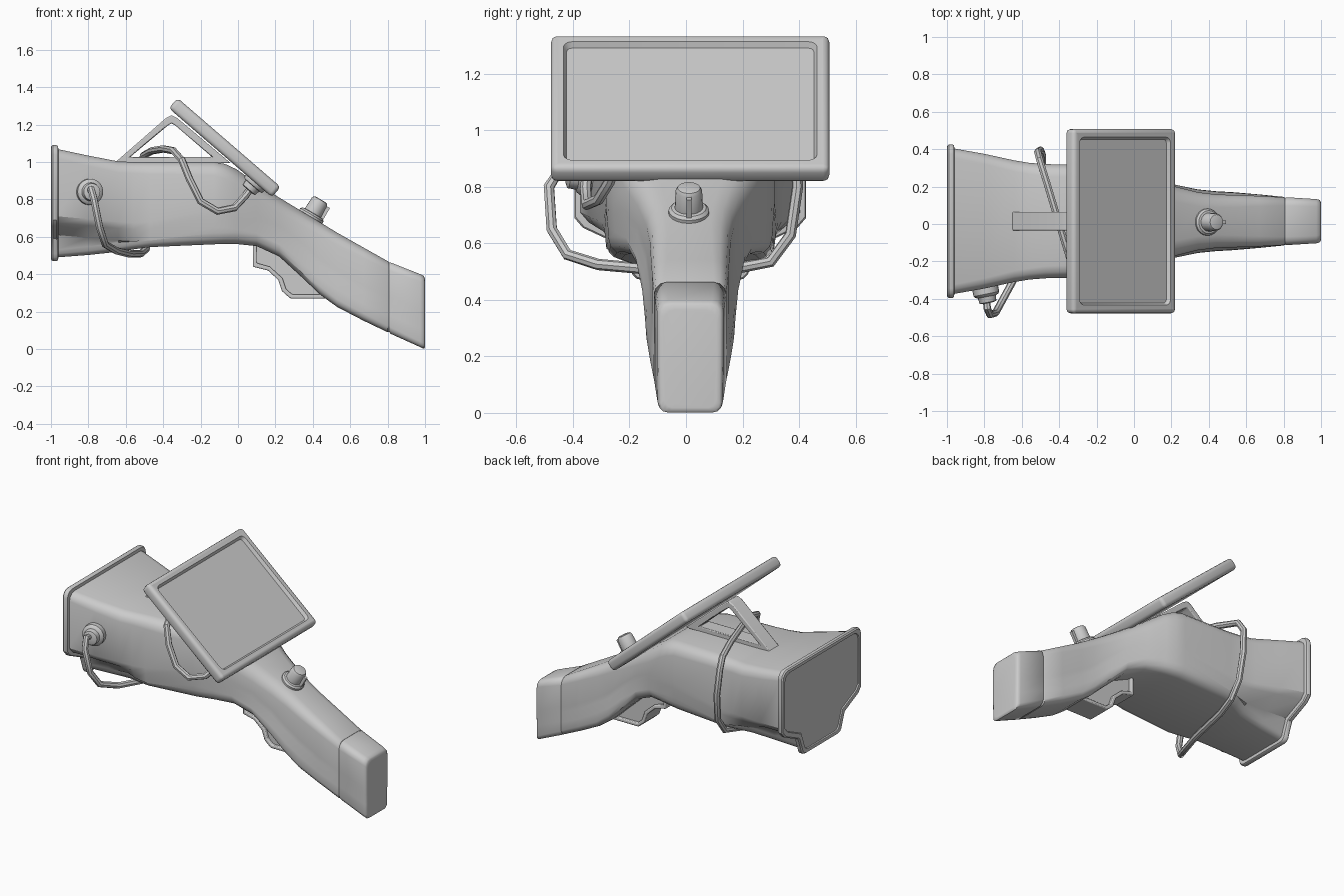
import bpy, bmesh, math
from mathutils import Vector, Matrix

if "Cube" in bpy.data.objects:
    bpy.data.objects.remove(bpy.data.objects["Cube"])

CY = 0.015  # symmetry plane of the device


def finish(name, bm, angle=35):
    bmesh.ops.recalc_face_normals(bm, faces=bm.faces[:])
    me = bpy.data.meshes.new(name)
    bm.to_mesh(me)
    bm.free()
    ob = bpy.data.objects.new(name, me)
    bpy.context.collection.objects.link(ob)
    smooth(ob, angle)
    return ob


def smooth(ob, angle=35):
    bpy.ops.object.select_all(action='DESELECT')
    ob.select_set(True)
    bpy.context.view_layer.objects.active = ob
    bpy.ops.object.shade_smooth_by_angle(angle=math.radians(angle))


def section(x, zt, zb, w, wb, zs, r, rb, d=0.0):
    """Closed cross-section: upper width w, lower width wb, shoulder height zs, outset d."""
    zt, zb, w, wb = zt + d, zb - d, w + d, wb + d
    zs = zs - d
    half = []
    for a in (90, 60, 30, 0):
        c, s = math.cos(math.radians(a)), math.sin(math.radians(a))
        half.append((w - r + r * c, zt - r + r * s))
    half.append((w, zs))
    half.append((w + (wb - w) * 0.15, zs - 0.035))
    half.append((w + (wb - w) * 0.85, zs - 0.10))
    for a in (0, 30, 60, 90):
        c, s = math.cos(math.radians(a)), math.sin(math.radians(a))
        half.append((wb - rb + rb * c, zb + rb - rb * s))
    ring = half + [(-y, z) for y, z in reversed(half)]
    return [(x, CY + y, z) for y, z in ring]


def loft(name, rings, angle=35):
    bm = bmesh.new()
    vs = [[bm.verts.new(p) for p in ring] for ring in rings]
    n = len(vs[0])
    for a, b in zip(vs, vs[1:]):
        for i in range(n):
            bm.faces.new((a[i], a[(i + 1) % n], b[(i + 1) % n], b[i]))
    bm.faces.new(vs[0])
    bm.faces.new(vs[-1])
    return finish(name, bm, angle)


def turned(name, origin, axis, profile, n=20):
    """Lathe of (radius, height) pairs along an axis."""
    rot = Vector(axis).to_track_quat('Z', 'Y').to_matrix()
    rings = []
    for r, h in profile:
        rings.append([Vector(origin) + rot @ Vector((r * math.cos(2 * math.pi * i / n),
                      r * math.sin(2 * math.pi * i / n), h)) for i in range(n)])
    return loft(name, rings)


def prism(name, pts, hw, bevel=0.0):
    """Side profile (x, z) extruded to half-width hw about the symmetry plane."""
    bm = bmesh.new()
    f = bm.faces.new([bm.verts.new((x, CY - hw, z)) for x, z in pts])
    ext = bmesh.ops.extrude_face_region(bm, geom=[f])['geom']
    bmesh.ops.translate(bm, vec=(0, 2 * hw, 0),
                        verts=[v for v in ext if isinstance(v, bmesh.types.BMVert)])
    ob = finish(name, bm)
    if bevel:
        m = ob.modifiers.new("bevel", 'BEVEL')
        m.width, m.segments = bevel, 2
    return ob


def band(name, outer, inner, hw, closed):
    """Strip between two matching side outlines, full width 2*hw."""
    bm = bmesh.new()
    rows = [[bm.verts.new((x, CY + s * hw, z)) for s, (x, z) in
             ((-1, o), (1, o), (1, i), (-1, i))] for o, i in zip(outer, inner)]
    pairs = list(zip(rows, rows[1:])) + ([(rows[-1], rows[0])] if closed else [])
    for a, b in pairs:
        for k in range(4):
            bm.faces.new((a[k], a[(k + 1) % 4], b[(k + 1) % 4], b[k]))
    if not closed:
        bm.faces.new(rows[0])
        bm.faces.new(rows[-1])
    ob = finish(name, bm, 30)
    m = ob.modifiers.new("bevel", 'BEVEL')
    m.width, m.segments = 0.006, 2
    return ob


# Main body: flared mouth, box-like middle, sloping neck and stock
mouth = (1.07, 0.49, 0.39, 0.19, 0.71, 0.05, 0.04)
body = [
    (-0.97, *mouth),
    (-0.80, 1.034, 0.503, 0.36, 0.205, 0.695, 0.055, 0.045),
    (-0.64, 1.003, 0.52, 0.325, 0.23, 0.68, 0.06, 0.05),
    (-0.56, 1.00, 0.533, 0.312, 0.265, 0.675, 0.06, 0.05),
    (-0.47, 1.00, 0.545, 0.305, 0.295, 0.68, 0.065, 0.05),
    (-0.13, 1.00, 0.56, 0.298, 0.29, 0.75, 0.07, 0.06),
    (-0.07, 0.99, 0.562, 0.29, 0.28, 0.75, 0.08, 0.06),
    (-0.01, 0.962, 0.562, 0.272, 0.265, 0.74, 0.085, 0.06),
    (0.10, 0.885, 0.55, 0.232, 0.225, 0.72, 0.085, 0.06),
    (0.22, 0.81, 0.495, 0.185, 0.195, 0.66, 0.08, 0.06),
    (0.34, 0.737, 0.385, 0.155, 0.17, 0.57, 0.075, 0.05),
    (0.44, 0.677, 0.29, 0.143, 0.16, 0.48, 0.07, 0.045),
    (0.53, 0.622, 0.225, 0.14, 0.155, 0.42, 0.065, 0.04),
    (0.67, 0.543, 0.152, 0.135, 0.143, 0.34, 0.055, 0.04),
    (0.80, 0.47, 0.09, 0.128, 0.13, 0.28, 0.045, 0.035),
    (0.808, 0.463, 0.092, 0.123, 0.125, 0.28, 0.045, 0.035),
]
loft("body", [section(*s) for s in body])

# Rim and recessed window at the mouth
rim = [(-0.96, 0.0), (-0.963, 0.016), (-0.97, 0.02), (-0.99, 0.02), (-0.998, 0.014),
       (-1.0, 0.004), (-0.997, -0.006), (-0.99, -0.009)]
loft("mouth_rim", [section(x, *mouth, d) for x, d in rim])

# Butt pad
pad = [
    (0.808, 0.462, 0.092, 0.123, 0.125, 0.28, 0.045, 0.035),
    (0.815, 0.463, 0.082, 0.128, 0.128, 0.28, 0.045, 0.035),
    (0.975, 0.400, 0.010, 0.118, 0.116, 0.21, 0.04, 0.03),
    (0.992, 0.391, 0.002, 0.114, 0.112, 0.20, 0.04, 0.03),
    (0.998, 0.382, 0.005, 0.106, 0.104, 0.20, 0.04, 0.03),
    (1.000, 0.365, 0.018, 0.094, 0.092, 0.20, 0.04, 0.03),
]
loft("butt_pad", [section(*s) for s in pad], 50)

# Trigger guard: web plate with a wider rim
outer = [(0.08, 0.56), (0.08, 0.44), (0.16, 0.42), (0.215, 0.37), (0.235, 0.31), (0.28, 0.27), (0.48, 0.27)]
inner = [(0.10, 0.56), (0.10, 0.46), (0.17, 0.44), (0.237, 0.38), (0.257, 0.32), (0.29, 0.292), (0.48, 0.292)]
prism("trigger_web", inner + [(0.30, 0.56)], 0.06)
band("trigger_guard_rim", outer, inner, 0.08, False)

# Screen bracket: triangular frame
band("screen_bracket", [(-0.66, 0.995), (-0.385, 1.235), (-0.355, 1.25), (-0.325, 1.235), (-0.04, 0.995)],
     [(-0.575, 1.028), (-0.375, 1.195), (-0.355, 1.207), (-0.335, 1.195), (-0.14, 1.028)], 0.05, True)

# Tilted screen with recessed display
bm = bmesh.new()
bmesh.ops.create_cube(bm, size=1, matrix=Matrix.Diagonal((0.728, 0.985, 0.072, 1)))
bmesh.ops.bevel(bm, geom=bm.edges[:], offset=0.022, segments=3, profile=0.5, affect='EDGES')
top = max(bm.faces, key=lambda f: f.calc_center_median().z + f.calc_area())
if top.calc_center_median().z < 0:
    top = max((f for f in bm.faces if f.calc_center_median().z > 0.03), key=lambda f: f.calc_area())
bmesh.ops.inset_region(bm, faces=[top], thickness=0.03)
bmesh.ops.bevel(bm, geom=list(top.verts), offset=0.03, segments=3, profile=0.5, affect='VERTICES')
top = max((f for f in bm.faces if f.calc_center_median().z > 0.03), key=lambda f: f.calc_area())
bmesh.ops.inset_region(bm, faces=[top], thickness=0.012, depth=-0.02)
bmesh.ops.transform(bm, verts=bm.verts[:], matrix=Matrix.Translation((-0.071, CY, 1.077))
                    @ Matrix.Rotation(math.radians(40.8), 4, 'Y'))
finish("screen", bm, 30)

# Cable plugs: one on the mouth side, one under the screen
turned("mouth_plug", (-0.80, -0.32, 0.84), (0.2, -1, 0),
       [(0.07, 0), (0.07, 0.055), (0.062, 0.065), (0.05, 0.07), (0.045, 0.10), (0.03, 0.105)])
turned("screen_plug", (0.105, -0.25, 0.905), (-0.653, 0, -0.757),
       [(0.066, 0), (0.066, 0.03), (0.06, 0.04), (0.047, 0.042), (0.043, 0.07), (0.03, 0.075)])

# Cable looping under the body, up the back, over the top and down to the screen
path = [(-0.79, -0.37, 0.84), (-0.785, -0.45, 0.855), (-0.77, -0.485, 0.80), (-0.74, -0.475, 0.65),
        (-0.71, -0.42, 0.56), (-0.65, -0.31, 0.525), (-0.58, -0.12, 0.508), (-0.52, 0.17, 0.51),
        (-0.49, 0.30, 0.535), (-0.49, 0.37, 0.63), (-0.50, 0.395, 0.80), (-0.515, 0.385, 0.97),
        (-0.505, 0.345, 1.035), (-0.46, 0.20, 1.06), (-0.40, 0.0, 1.07), (-0.345, -0.18, 1.06),
        (-0.30, -0.31, 1.01), (-0.26, -0.345, 0.91), (-0.20, -0.355, 0.79), (-0.11, -0.35, 0.737),
        (-0.02, -0.31, 0.755), (0.04, -0.27, 0.82), (0.08, -0.25, 0.875)]
cu = bpy.data.curves.new("cable", 'CURVE')
cu.dimensions = '3D'
cu.bevel_depth, cu.bevel_resolution, cu.use_fill_caps = 0.02, 2, True
sp = cu.splines.new('POLY')
sp.points.add(len(path) - 1)
for p, co in zip(sp.points, path):
    p.co = (*co, 1)
cable = bpy.data.objects.new("cable", cu)
bpy.context.collection.objects.link(cable)
bpy.ops.object.select_all(action='DESELECT')
cable.select_set(True)
bpy.context.view_layer.objects.active = cable
bpy.ops.object.convert(target='MESH')
smooth(bpy.context.object, 40)

# Control knob on the neck with a pointer fin
axis = Vector((0.505, 0, 0.863))
base = Vector((0.385, CY - 0.005, 0.70))
turned("knob", base, axis, [(0.072, 0), (0.072, 0.02), (0.062, 0.03), (0.05, 0.032),
                            (0.047, 0.10), (0.04, 0.112), (0.03, 0.115)])
bm = bmesh.new()
bmesh.ops.create_cube(bm, size=1, matrix=Matrix.Translation(base + axis * 0.06)
                      @ axis.to_track_quat('Z', 'Y').to_matrix().to_4x4()
                      @ Matrix.Translation((0, -0.045, 0)) @ Matrix.Diagonal((0.018, 0.04, 0.08, 1)))
finish("knob_fin", bm)
